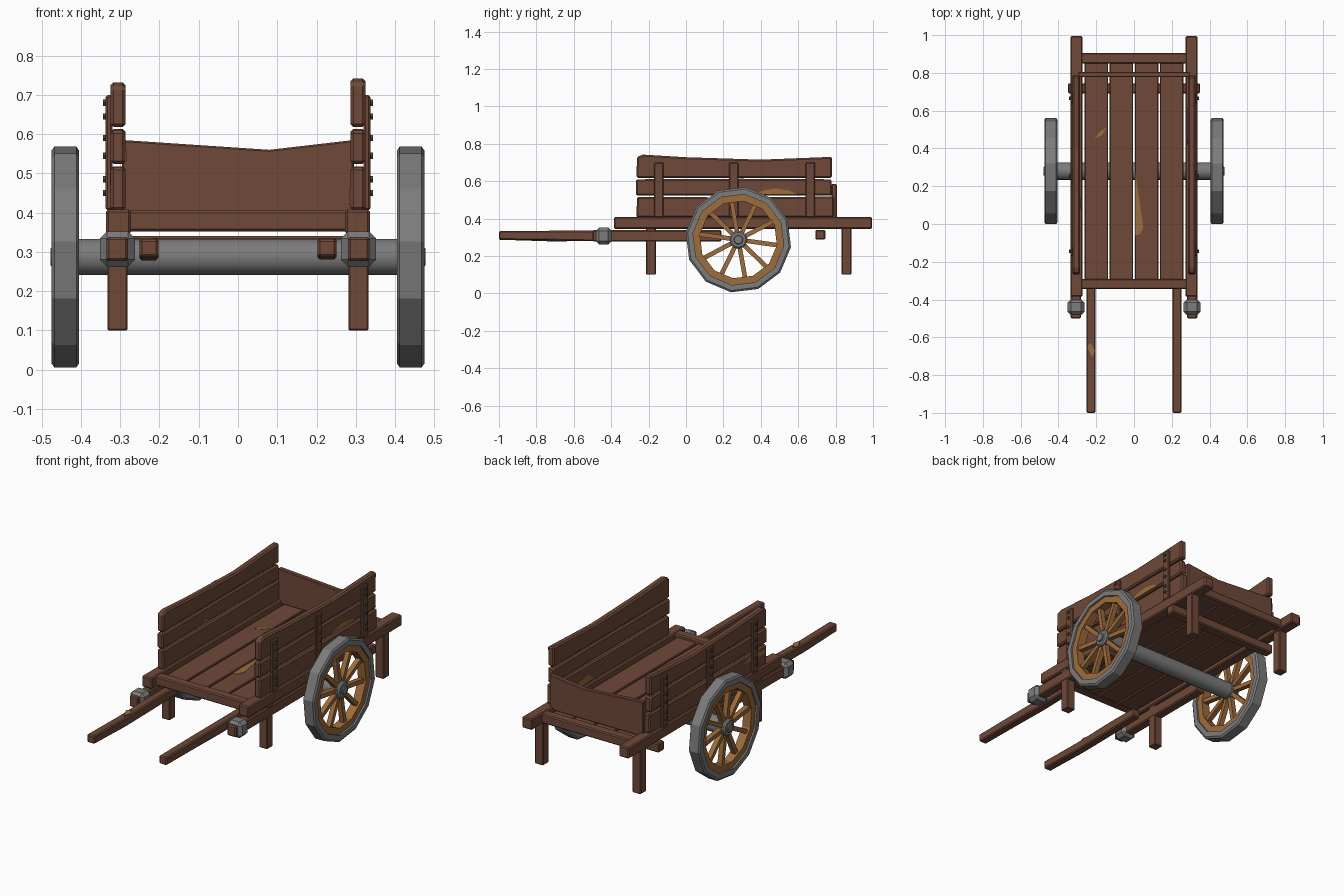
import bpy, bmesh, math
from mathutils import Matrix, Vector

if "Cube" in bpy.data.objects:
    bpy.data.objects.remove(bpy.data.objects["Cube"])


def material(name, rgb):
    m = bpy.data.materials.new(name)
    m.diffuse_color = (*rgb, 1)
    m.use_nodes = True
    m.node_tree.nodes["Principled BSDF"].inputs["Base Color"].default_value = m.diffuse_color
    return m


WOOD = material("brown wood", (0.158, 0.066, 0.040))
BARE = material("worn light wood", (0.34, 0.15, 0.045))
IRON = material("grey iron", (0.20, 0.20, 0.20))
BOLT = material("dark bolt", (0.09, 0.065, 0.055))


def finish(name, bm, mat, bevel=0.0):
    bmesh.ops.recalc_face_normals(bm, faces=bm.faces[:])
    me = bpy.data.meshes.new(name)
    bm.to_mesh(me)
    bm.free()
    me.materials.append(mat)
    ob = bpy.data.objects.new(name, me)
    bpy.context.collection.objects.link(ob)
    if bevel:
        b = ob.modifiers.new("edge wear", 'BEVEL')
        b.width = bevel
        b.segments = 1
        b.limit_method = 'ANGLE'
    return ob


def box(name, x, y, z, mat=WOOD, bevel=0.006):
    bm = bmesh.new()
    bmesh.ops.create_cube(bm, size=1)
    for v in bm.verts:
        v.co = [r[0] + (c + 0.5) * (r[1] - r[0]) for c, r in zip(v.co, (x, y, z))]
    return finish(name, bm, mat, bevel)


def mbox(name, s, x, y, z, mat=WOOD, bevel=0.006):
    return box(name, sorted((s * x[0], s * x[1])), y, z, mat, bevel)


def prism(name, pts, axis, lo, hi, mat=WOOD, bevel=0.006):
    """Extrude a 2D outline along one axis (0 = x, 1 = y, 2 = z)."""
    bm = bmesh.new()

    def put(p, d):
        c = list(p)
        c.insert(axis, d)
        return bm.verts.new(c)
    a = [put(p, lo) for p in pts]
    b = [put(p, hi) for p in pts]
    bm.faces.new(a)
    bm.faces.new(b)
    for i in range(len(pts)):
        j = (i + 1) % len(pts)
        bm.faces.new((a[i], a[j], b[j], b[i]))
    return finish(name, bm, mat, bevel)


AY, AZ = 0.28, 0.287  # axle centre


def lathe(name, profile, n, mat, phase=0.0):
    """Revolve a closed (x, radius) profile around the axle line."""
    bm = bmesh.new()
    rings = []
    for k in range(n):
        a = phase + math.tau * k / n
        rings.append([bm.verts.new((x, AY + r * math.cos(a), AZ + r * math.sin(a)))
                      for x, r in profile])
    m = len(profile)
    for k in range(n):
        p, q = rings[k], rings[(k + 1) % n]
        for i in range(m):
            j = (i + 1) % m
            bm.faces.new((p[i], p[j], q[j], q[i]))
    return finish(name, bm, mat)


def cylinder(name, x0, x1, r, n, mat, y=AY, z=AZ, bevel=0.0):
    pts = [(y + r * math.cos(math.tau * k / n), z + r * math.sin(math.tau * k / n)) for k in range(n)]
    return prism(name, pts, 0, min(x0, x1), max(x0, x1), mat, bevel)


# Floor boards and cross beams
for i in range(4):
    x = -0.266 + i * 0.133
    box("floor_board", (x + 0.004, x + 0.129), (-0.30, 0.86), (0.355, 0.388), bevel=0.004)
box("front_cross_beam", (-0.28, 0.28), (-0.345, -0.29), (0.352, 0.405))
box("back_cross_beam", (-0.28, 0.28), (0.85, 0.905), (0.352, 0.405))
box("under_cross_beam", (-0.35, 0.35), (0.692, 0.745), (0.287, 0.34))

# Tail board with a worn dip in its top edge
prism("tail_board", [(-0.295, 0.388), (0.295, 0.388), (0.295, 0.585), (0.08, 0.56), (-0.295, 0.585)],
      1, 0.778, 0.806, bevel=0.004)

for s in (-1, 1):
    # Frame: rail, lower shaft with iron clamp, handle, legs
    mbox("side_rail", s, (0.273, 0.336), (-0.385, 0.995), (0.345, 0.408))
    mbox("lower_shaft", s, (0.28, 0.335), (-0.5, 0.19), (0.277, 0.338))
    mbox("shaft_clamp", s, (0.262, 0.352), (-0.482, -0.398), (0.262, 0.352), IRON, 0.018)
    d = 0.006 if s < 0 else 0
    prism("handle", [(-1, 0.287), (-0.72, 0.284 - d), (-0.5, 0.28), (-0.25, 0.285), (-0.25, 0.335),
                     (-0.5, 0.335), (-0.72, 0.335 - d), (-1, 0.333)],
          0, s * 0.227 - 0.024, s * 0.227 + 0.024)
    for y in (-0.213, 0.832):
        mbox("leg", s, (0.281, 0.333), (y, y + 0.052), (0.1, 0.36), bevel=0.004)

    # Side planks, the top one with an uneven edge
    lift = 0.0 if s > 0 else -0.01
    planks = [
        [(-0.265, 0.405), (0.79, 0.405), (0.79, 0.518), (0.3, 0.513), (-0.262, 0.516)],
        [(-0.268, 0.524), (0.782, 0.524), (0.778, 0.61), (0.3, 0.613), (-0.268, 0.61)],
        [(-0.265, 0.618), (0.78, 0.618), (0.782, 0.73), (0.4, 0.715 + lift), (0.0, 0.728 + lift),
         (-0.23, 0.742 + lift), (-0.262, 0.73 + lift)],
    ]
    for p in planks:
        prism("side_plank", p, 0, *sorted((s * 0.286, s * 0.325)), bevel=0.008)

    # Battens with bolts
    for y in (-0.145, 0.255, 0.665):
        mbox("batten", s, (0.320, 0.337), (y - 0.025, y + 0.025), (0.405, 0.70), bevel=0.005)
        for z in (0.45, 0.485, 0.545, 0.59, 0.645, 0.68):
            cylinder("batten_bolt", s * 0.33, s * 0.344, 0.009, 6, BOLT, y, z)

    # Wheel: tyre, wooden rim, spokes, hub
    ph = math.radians(-98)
    lathe("tyre", [(s * x, r) for x, r in ((0.405, 0.245), (0.405, 0.274), (0.412, 0.284),
                                           (0.468, 0.284), (0.475, 0.274), (0.475, 0.245))], 12, IRON, ph)
    lathe("wheel_rim", [(s * x, r) for x, r in ((0.415, 0.208), (0.415, 0.25), (0.465, 0.25), (0.465, 0.208))],
          12, BARE, ph)
    bm = bmesh.new()
    for k in range(10):
        rot = Matrix.Rotation(math.radians(-8 + 36 * k), 4, 'X')
        mat = (Matrix.Translation((s * 0.44, AY, AZ)) @ rot @ Matrix.Translation((0, 0.13, 0))
               @ Matrix.Diagonal((0.028, 0.185, 0.024, 1)))
        bmesh.ops.create_cube(bm, size=1, matrix=mat)
    finish("spokes", bm, BARE)
    cylinder("hub", s * 0.408, s * 0.470, 0.048, 12, IRON, bevel=0.008)
    cylinder("hub_cap", s * 0.465, s * 0.478, 0.026, 10, IRON, bevel=0.004)

# Axle
axle = cylinder("axle", -0.42, 0.42, 0.046, 20, IRON)
for p in axle.data.polygons:
    p.use_smooth = len(p.vertices) == 4

# Worn patches of bare wood, thin plates
prism("floor_wear", [(0.006, 0.28), (0.006, -0.06), (0.03, -0.055), (0.05, -0.02)], 2, 0.386, 0.3895, BARE, 0)
prism("floor_chip", [(-0.21, 0.45), (-0.17, 0.47), (-0.145, 0.51), (-0.18, 0.49)], 2, 0.386, 0.3895, BARE, 0)
prism("handle_wear", [(-0.25, -0.65), (-0.23, -0.63), (-0.206, -0.67), (-0.22, -0.71), (-0.235, -0.68)],
      2, 0.326, 0.3355, BARE, 0)
prism("right_plank_wear", [(0.36, 0.53), (0.59, 0.53), (0.55, 0.55), (0.48, 0.562), (0.42, 0.552)],
      0, 0.32, 0.3265, BARE, 0)
prism("left_plank_wear", [(-0.25, 0.47), (-0.05, 0.48), (-0.1, 0.505), (-0.24, 0.5)], 0, -0.3265, -0.32, BARE, 0)
prism("inner_right_wear", [(0.42, 0.42), (0.62, 0.42), (0.55, 0.45), (0.47, 0.46)], 0, 0.2845, 0.29, BARE, 0)
prism("inner_left_chip", [(0.08, 0.53), (0.14, 0.535), (0.11, 0.56)], 0, -0.29, -0.2845, BARE, 0)
